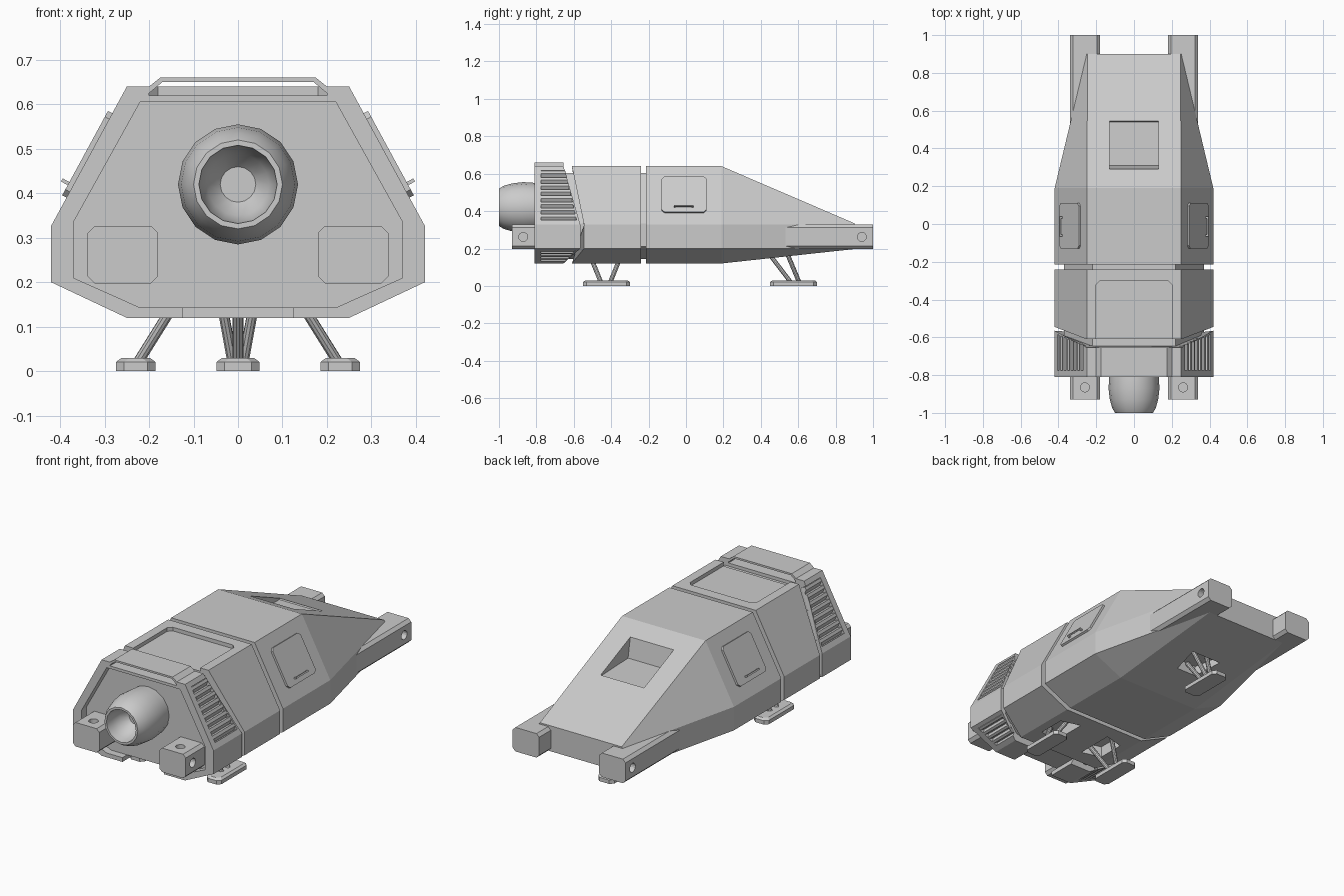
import bpy, bmesh, math
from mathutils import Vector, Matrix

if "Cube" in bpy.data.objects:
    bpy.data.objects.remove(bpy.data.objects["Cube"])

hull_grey = bpy.data.materials.new("hull_grey")
hull_grey.diffuse_color = (0.6, 0.6, 0.6, 1)
hull_grey.use_nodes = True
hull_grey.node_tree.nodes["Principled BSDF"].inputs["Base Color"].default_value = hull_grey.diffuse_color


def make(name, bm, mirror=False, cutter=False):
    bmesh.ops.recalc_face_normals(bm, faces=bm.faces)
    me = bpy.data.meshes.new(name)
    bm.to_mesh(me)
    bm.free()
    me.materials.append(hull_grey)
    ob = bpy.data.objects.new(name, me)
    bpy.context.collection.objects.link(ob)
    if mirror:
        ob.modifiers.new("mirror", 'MIRROR')
    if cutter:
        ob.hide_render = True
        ob.display_type = 'WIRE'
        ob.hide_set(True)
    return ob


def add_loft(bm, rings, M=Matrix()):
    vs = [[bm.verts.new(M @ Vector(p)) for p in r] for r in rings]
    n = len(vs[0])
    for a, b in zip(vs, vs[1:]):
        for i in range(n):
            bm.faces.new((a[i], a[(i + 1) % n], b[(i + 1) % n], b[i]))
    bm.faces.new(vs[0])
    bm.faces.new(vs[-1])


def loft(name, rings, M=Matrix(), **kw):
    bm = bmesh.new()
    add_loft(bm, rings, M)
    return make(name, bm, **kw)


def prism(name, pts, h0, h1, M=Matrix(), **kw):
    return loft(name, [[(x, y, h) for x, y in pts] for h in (h0, h1)], M, **kw)


def chamfer_rect(x0, x1, y0, y1, c):
    return [(x0 + c, y0), (x1 - c, y0), (x1, y0 + c), (x1, y1 - c),
            (x1 - c, y1), (x0 + c, y1), (x0, y1 - c), (x0, y0 + c)]


def box(name, x0, x1, y0, y1, z0, z1, **kw):
    return prism(name, [(x0, y0), (x1, y0), (x1, y1), (x0, y1)], z0, z1, **kw)


def cut(ob, cutter):
    m = ob.modifiers.new("cut", 'BOOLEAN')
    m.operation, m.solver, m.object = 'DIFFERENCE', 'EXACT', cutter


def rod(bm, a, b, r, n=10):
    a, b = Vector(a), Vector(b)
    M = Matrix.Translation(a) @ (b - a).to_track_quat('Z', 'Y').to_matrix().to_4x4()
    ring = [(r * math.cos(math.tau * i / n), r * math.sin(math.tau * i / n)) for i in range(n)]
    add_loft(bm, [[(x, y, h) for x, y in ring] for h in (0, (b - a).length)], M)


def section(half, ys):
    """Eight-sided hull ring from four right-side points, one y per point."""
    right = [(x, y, z) for (x, z), y in zip(half, ys)]
    return right + [(-x, y, z) for x, y, z in reversed(right)]


def face_frame(origin, t):
    """Local x runs along the ship, y up the panel, z outward."""
    t = Vector(t).normalized()
    n = Vector((0, 1, 0)).cross(t)
    M = Matrix((Vector((0, 1, 0)), t, n)).transposed().to_4x4()
    return Matrix.Translation(origin) @ M


OUTER = [(.25, .64), (.42, .327), (.42, .20), (.25, .12)]
INNER = [(.22, .605), (.37, .335), (.37, .21), (.22, .143)]
NOSE = [(.245, .335), (.25, .327), (.25, .20), (.245, .197)]
UPPER = face_frame((.42, 0, .327), (-.17, 0, .313))
LOWER = face_frame((.25, 0, .12), (.17, 0, .08))

# Hull sections
front_hull = loft("front_hull", [section(OUTER, [-.215] * 4), section(OUTER, [.19] * 4),
                                 section(NOSE, [.90] * 4)])
mid_hull = loft("mid_hull", [section(OUTER, [-.61, -.545, -.545, -.61]), section(OUTER, [-.24] * 4)])
engine_hull = loft("engine_hull", [section(OUTER, [-.81] * 4),
                                   section(OUTER, [-.655, -.565, -.565, -.655])])
core = loft("hull_core", [section(INNER, [-.765] * 4), section(INNER, [-.20] * 4)])

# Recessed engine bay, roof tray and belly notch
cut(engine_hull, loft("bay_cutter", [section(INNER, [-.9] * 4), section(INNER, [-.77] * 4)], cutter=True))
tray = prism("tray_cutter", [(-.2, -.9), (.2, -.9), (.2, -.32), (.18, -.30), (-.18, -.30), (-.2, -.32)],
             .62, .7, cutter=True)
cut(engine_hull, tray)
cut(mid_hull, tray)
cut(engine_hull, box("notch_cutter", -.125, .125, -.9, -.60, .1, .143, cutter=True))

# Roof hood over the open tray
hood = [(-.2, .64), (-.175, .66), (.175, .66), (.2, .64), (.2, .625), (.17, .65), (-.17, .65), (-.2, .625)]
loft("roof_hood", [[(x, y, z) for x, z in hood] for y in (-.81, -.655)])

# Sloped nose window pocket
win = [(.29, .60), (.31, .49), (.54, .482), (.60, .56), (.40, .70), (.29, .70)]
cut(front_hull, loft("window_cutter", [[(x, y, z) for y, z in win] for x in (-.13, .13)], cutter=True))

# Landing gear wells
cut(front_hull, prism("front_well_cutter", [(-.06, .42), (.06, .42), (.09, .58), (-.09, .58)],
                      .05, .20, cutter=True))
rear_well = prism("rear_well_cutter", [(.09, -.53), (.2, -.50), (.2, -.35), (.09, -.32)],
                  .05, .18, mirror=True, cutter=True)
cut(mid_hull, rear_well)
cut(core, rear_well)


# Louvred vents on the engine hull
def louvres(name, M, t0, t1, y0, y1, count):
    pocket = prism(name + "_cutter", [(-.775, t0), (y0, t0), (y1, t1), (-.775, t1)],
                   -.025, .03, M, mirror=True, cutter=True)
    cut(engine_hull, pocket)
    bm = bmesh.new()
    step = (t1 - t0) / count
    for i in range(count):
        b = t0 + i * step
        prof = [(b, -.026), (b + .5 * step, -.001), (b + .92 * step, -.001), (b + step, -.026)]
        add_loft(bm, [[(-.776, t, h) for t, h in prof],
                      [(y0 + (y1 - y0) * (t - t0) / (t1 - t0), t, h) for t, h in prof]], M)
    make(name, bm, mirror=True)


louvres("upper_louvres", UPPER, .03, .33, -.585, -.645, 8)
louvres("lower_louvres", LOWER, .03, .165, -.64, -.59, 4)

# Side doors and handles
prism("side_doors", chamfer_rect(-.13, .11, .072, .288, .015), -.01, .011, UPPER, mirror=True)
bm = bmesh.new()
for y0, y1, h0, h1 in ((-.065, .04, .02, .028), (-.065, -.055, .005, .022), (.03, .04, .005, .022)):
    add_loft(bm, [[(y, t, h) for y, t in ((y0, .098), (y1, .098), (y1, .106), (y0, .106))]
                  for h in (h0, h1)], UPPER)
make("door_handles", bm, mirror=True)

# Rear thruster blocks and front rails with round ports
blk = chamfer_rect(.18, .338, .197, .327, .016)
blocks = loft("rear_blocks", [[(x, y, z) for x, z in blk] for y in (-.93, -.75)], mirror=True)
rails = loft("front_rails", [[(x, y, z) for x, z in blk] for y in (.50, 1.0)], mirror=True)
for name, ob, ends in (("rear_port", blocks, [((.30, -.87, .262), (.4, -.87, .262)),
                                              ((.26, -.865, .29), (.26, -.865, .4))]),
                       ("front_port", rails, [((.30, .94, .262), (.4, .94, .262))])):
    bm = bmesh.new()
    for a, b in ends:
        rod(bm, a, b, .024, 16)
    cut(ob, make(name + "_cutter", bm, mirror=True, cutter=True))

# Engine nozzle, revolved round the ship axis
prof = [(.125, -.75), (.131, -.81), (.135, -.87), (.128, -.93), (.115, -.975), (.100, -1.0), (.088, -1.0),
        (.084, -.96), (.07, -.91), (.04, -.875)]
N = 16
bm = bmesh.new()
add_loft(bm, [[(r * math.cos(math.tau * i / N), y, .42 + r * math.sin(math.tau * i / N))
               for i in range(N)] for r, y in prof])
nozzle = make("engine_nozzle", bm)
bpy.context.view_layer.objects.active = nozzle
nozzle.select_set(True)
bpy.ops.object.shade_smooth_by_angle(angle=math.radians(40))


# Landing legs
def pad(name, cx, cy, w, **kw):
    rings = []
    for k, z in ((0, 0), (0, .021), (.012, .03)):
        rings.append([(x, y, z) for x, y in
                      chamfer_rect(cx - w + k, cx + w - k, cy - .125 + k, cy + .125 - k, .018)])
    loft(name, rings, **kw)


pad("front_foot", 0, .575, .048)
pad("rear_feet", .23, -.425, .044, mirror=True)
bm = bmesh.new()
rod(bm, (0, .56, .02), (0, .43, .19), .012)
for s in (-1, 1):
    rod(bm, (s * .012, .605, .02), (s * .045, .53, .20), .012)
make("front_struts", bm)
bm = bmesh.new()
rod(bm, (.225, -.455, .02), (.125, -.52, .18), .012)
rod(bm, (.225, -.405, .02), (.125, -.34, .18), .012)
make("rear_struts", bm, mirror=True)
